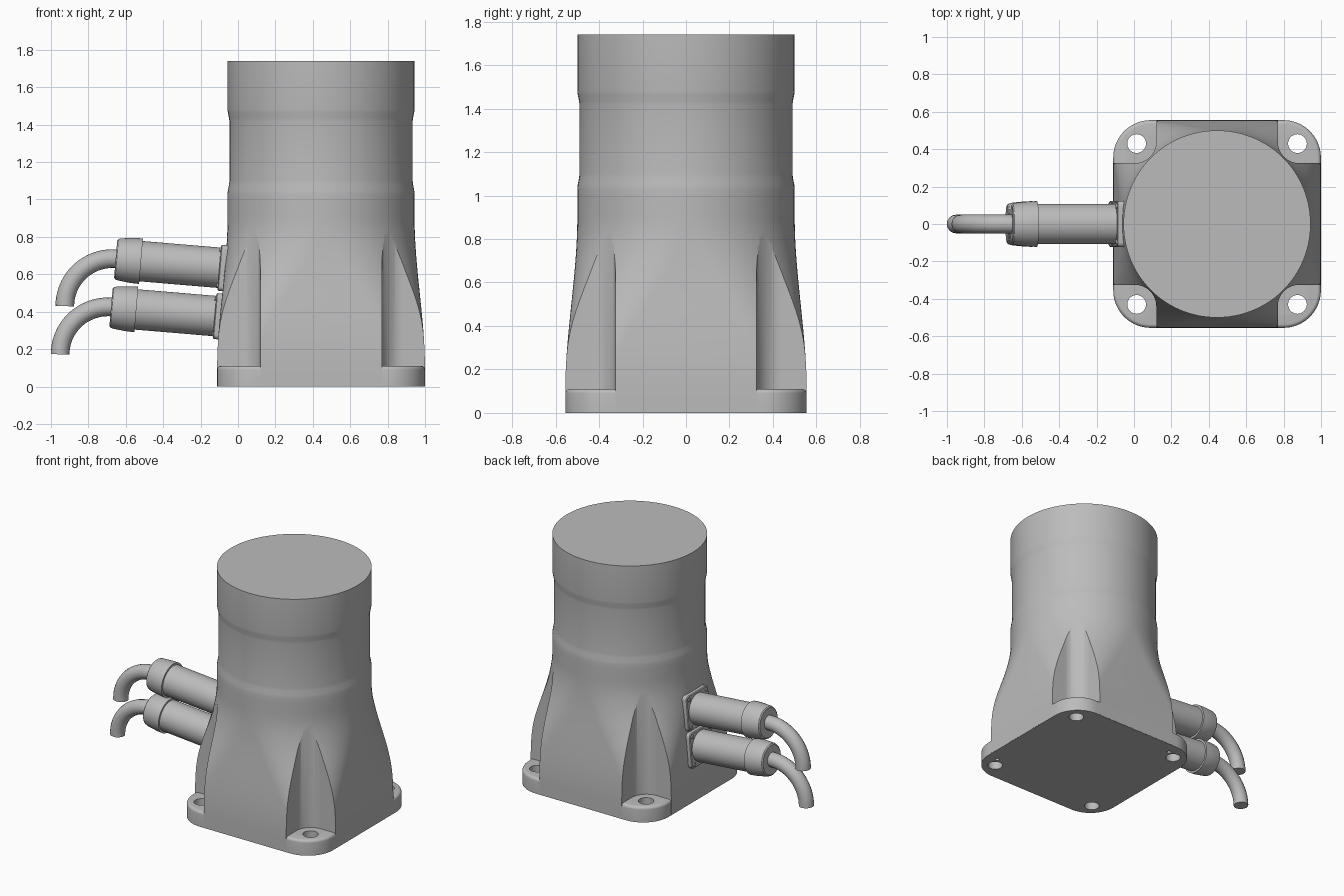
import bpy, bmesh, math
from mathutils import Matrix, Vector

cube = bpy.data.objects.get("Cube")
if cube:
    bpy.data.objects.remove(cube, do_unlink=True)

CX = 0.444            # centre of the column
HALF, CORNER = 0.555, 0.2
BOLT = 0.43           # bolt hole offset from the column centre
SIGNS = [(a, b) for a in (-1, 1) for b in (-1, 1)]

grey = bpy.data.materials.new("cast_grey")
grey.use_nodes = True
grey.diffuse_color = (0.5, 0.5, 0.5, 1)
grey.node_tree.nodes["Principled BSDF"].inputs["Base Color"].default_value = (0.5, 0.5, 0.5, 1)


def make(name, bm, matrix=Matrix()):
    bmesh.ops.recalc_face_normals(bm, faces=bm.faces[:])
    me = bpy.data.meshes.new(name)
    bm.to_mesh(me)
    bm.free()
    me.transform(matrix)
    me.materials.append(grey)
    ob = bpy.data.objects.new(name, me)
    bpy.context.collection.objects.link(ob)
    return ob


def activate(ob):
    bpy.ops.object.select_all(action='DESELECT')
    ob.select_set(True)
    bpy.context.view_layer.objects.active = ob


def smooth(ob, degrees=30):
    activate(ob)
    bpy.ops.object.shade_smooth_by_angle(angle=math.radians(degrees))


def cut(ob, cutter):
    mod = ob.modifiers.new("cut", 'BOOLEAN')
    mod.operation, mod.solver, mod.object = 'DIFFERENCE', 'EXACT', cutter
    activate(ob)
    bpy.ops.object.modifier_apply(modifier=mod.name)
    bpy.data.objects.remove(cutter, do_unlink=True)


def rounded_square(half, radius, steps=24):
    c = half - radius
    pts = []
    for q, (sx, sy) in enumerate([(1, 1), (-1, 1), (-1, -1), (1, -1)]):
        for i in range(steps + 1):
            a = math.pi / 2 * (q + i / steps)
            pts.append((sx * c + radius * math.cos(a), sy * c + radius * math.sin(a)))
    return pts


def loft(bm, sections):
    """Skin a stack of (points, z) rings and cap both ends."""
    rings = [[bm.verts.new((x, y, z)) for x, y in pts] for pts, z in sections]
    n = len(rings[0])
    for lo, hi in zip(rings, rings[1:]):
        for i in range(n):
            j = (i + 1) % n
            bm.faces.new((lo[i], lo[j], hi[j], hi[i]))
    bm.faces.new(rings[0][::-1])
    bm.faces.new(rings[-1])


def lathe(bm, profile, steps=48):
    loft(bm, [([(r * math.cos(2 * math.pi * i / steps), r * math.sin(2 * math.pi * i / steps))
                for i in range(steps)], z) for r, z in profile])


at_centre = Matrix.Translation((CX, 0, 0))

# Column: square foot flowing into a round neck with a shallow waist
sections = []
for i in range(34):
    z = 0.003 + i * 0.03
    t = min(max((0.9 - z) / 0.8, 0), 1)
    s = t * t * (3 - 2 * t)
    half = 0.5 + s * (HALF + 0.0004 - 0.5)
    sections.append((rounded_square(half, 0.498 + s * (CORNER - 0.498)), z))
for r, z in [(0.5, 1.03), (0.498, 1.05), (0.492, 1.08), (0.49, 1.1), (0.49, 1.42),
             (0.492, 1.435), (0.498, 1.465), (0.5, 1.48), (0.5, 1.74)]:
    sections.append((rounded_square(r, r - 0.002), z))
bm = bmesh.new()
loft(bm, sections)
column = make("column", bm, at_centre)

# Corner pockets above the bolt holes
bm = bmesh.new()
arc = [(0.44 + 0.115 * math.cos(a), 0.44 + 0.115 * math.sin(a))
       for a in (math.pi * (1 + i / 32) for i in range(17))]
outline = arc + [(0.8, 0.325), (0.8, 0.8), (0.325, 0.8)]
for sx, sy in SIGNS:
    pts = [(sx * x, sy * y) for x, y in outline]
    loft(bm, [(pts[::sx * sy], -0.1), (pts[::sx * sy], 0.95)])
cut(column, make("pocket_cutter", bm, at_centre))
smooth(column)

# Base flange with softened top edge, bolt holes and two locating pin holes
bm = bmesh.new()
edge = 0.02
rims = [(0, 0)] + [(edge * (1 - math.cos(a)), 0.11 - edge + edge * math.sin(a))
                   for a in (math.pi / 2 * i / 5 for i in range(6))]
loft(bm, [(rounded_square(HALF - d, CORNER - d), z) for d, z in rims])
flange = make("base_flange", bm, at_centre)
bm = bmesh.new()
for x, y, r, top in [(sx * BOLT, sy * BOLT, 0.05, 0.3) for sx, sy in SIGNS] + \
                    [(-0.36, 0.47, 0.014, 0.05), (0.47, -0.36, 0.014, 0.05)]:
    bmesh.ops.create_cone(bm, cap_ends=True, segments=32, radius1=r, radius2=r, depth=top + 0.1,
                          matrix=Matrix.Translation((x, y, (top - 0.1) / 2)))
cut(flange, make("hole_cutter", bm, at_centre))
smooth(flange)

# Two cable connectors on the right side, tilted slightly upwards
for label, shift in (("upper", Vector((0, 0, 0))), ("lower", Vector((-0.025, 0, -0.258)))):
    frame = Matrix.Translation(Vector((-0.1, 0, 0.635)) + shift) @ \
        Matrix.Rotation(math.radians(-85.2), 4, 'Y')

    bm = bmesh.new()
    plate = rounded_square(0.123, 0.025, 6)
    inner = rounded_square(0.118, 0.02, 6)
    loft(bm, [(plate, -0.05), (plate, -0.005), (inner, 0)])
    smooth(make(label + "_connector_plate", bm, frame))

    bm = bmesh.new()
    for sx, sy in SIGNS:
        bmesh.ops.create_cone(bm, cap_ends=True, segments=16, radius1=0.014, radius2=0.012, depth=0.012,
                              matrix=Matrix.Translation((sx * 0.096, sy * 0.096, 0.001)))
    smooth(make(label + "_plate_screws", bm, frame))

    bm = bmesh.new()
    lathe(bm, [(0.108, -0.03), (0.108, 0.42), (0.122, 0.42), (0.121, 0.46), (0.113, 0.535),
               (0.108, 0.55), (0.1, 0.556)])
    smooth(make(label + "_connector_body", bm, frame))

    # Cable bending down to a flat cut end
    curve = bpy.data.curves.new(label + "_cable", 'CURVE')
    curve.dimensions = '3D'
    curve.bevel_depth, curve.bevel_resolution, curve.use_fill_caps = 0.05, 6, True
    path = [Vector((-0.6, 0, 0.682))]
    path += [Vector((-0.67 - 0.256 * math.sin(a), 0, 0.43 + 0.254 * math.cos(a)))
             for a in (math.pi / 2 * i / 20 for i in range(21))]
    spline = curve.splines.new('POLY')
    spline.points.add(len(path) - 1)
    for p, co in zip(spline.points, path):
        p.co = (*(co + shift), 1)
    curve.materials.append(grey)
    cable = bpy.data.objects.new(label + "_cable", curve)
    bpy.context.collection.objects.link(cable)
    activate(cable)
    bpy.ops.object.convert(target='MESH')
    smooth(bpy.context.view_layer.objects.active, 40)
